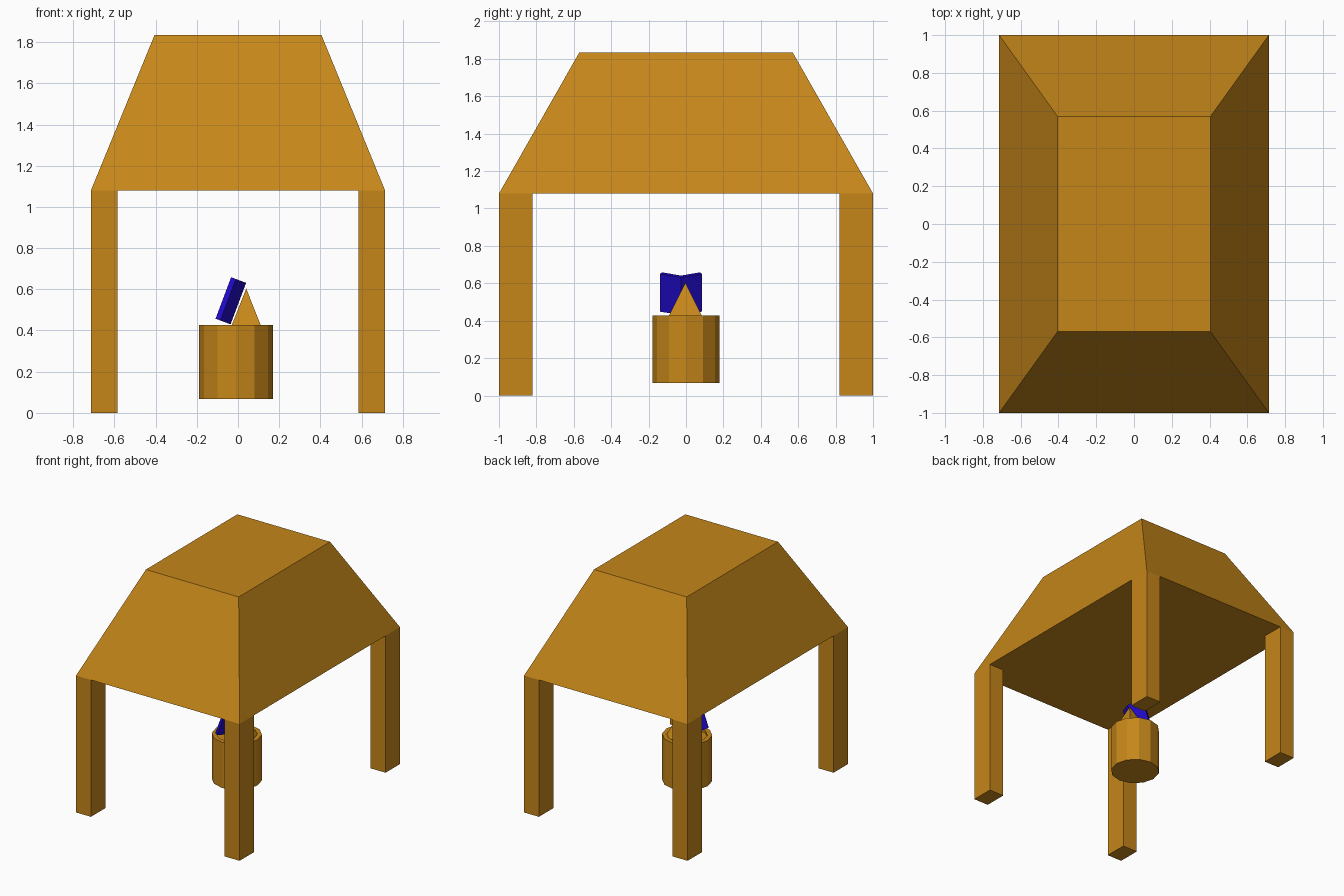
import bpy, bmesh, math
from mathutils import Matrix

if "Cube" in bpy.data.objects:
    bpy.data.objects.remove(bpy.data.objects["Cube"])


def material(name, color):
    m = bpy.data.materials.new(name)
    m.diffuse_color = color
    m.use_nodes = True
    m.node_tree.nodes["Principled BSDF"].inputs["Base Color"].default_value = m.diffuse_color
    return m


WOOD = material("wood", (0.56, 0.24, 0.01, 1))
BLUE = material("blue", (0.015, 0.003, 0.6, 1))


def add_object(name, bm, mat):
    bmesh.ops.recalc_face_normals(bm, faces=bm.faces)
    mesh = bpy.data.meshes.new(name)
    bm.to_mesh(mesh)
    bm.free()
    mesh.materials.append(mat)
    ob = bpy.data.objects.new(name, mesh)
    bpy.context.collection.objects.link(ob)
    return ob


def taper_box(name, x, y, z0, z1, bottom, top, mat):
    """Box with separate half sizes at the bottom and top."""
    bm = bmesh.new()
    bmesh.ops.create_cube(bm, size=2)
    for v in bm.verts:
        hx, hy = top if v.co.z > 0 else bottom
        v.co = (x + v.co.x * hx, y + v.co.y * hy, z1 if v.co.z > 0 else z0)
    bmesh.ops.remove_doubles(bm, verts=bm.verts, dist=1e-5)
    return add_object(name, bm, mat)


# Hipped roof with a flat top
taper_box("roof", 0, 0, 1.08, 1.835, (0.714, 1.0), (0.405, 0.57), WOOD)

# Four corner posts
for sx, side in ((-1, "left"), (1, "right")):
    for sy, end in ((-1, "front"), (1, "back")):
        taper_box(f"{end}_{side}_post", sx * 0.649, sy * 0.91, 0, 1.08,
                  (0.065, 0.09), (0.065, 0.09), WOOD)

# Twelve-sided barrel with a shallow recessed top
bm = bmesh.new()
bmesh.ops.create_cone(bm, cap_ends=True, segments=12, radius1=0.18, radius2=0.18,
                      depth=0.36, matrix=Matrix.Translation((-0.01, 0, 0.247))
                      @ Matrix.Rotation(math.radians(0), 4, 'Z'))
bm.normal_update()
lid = [f for f in bm.faces if f.normal.z > 0.9]
bmesh.ops.inset_region(bm, faces=lid, thickness=0.035)
lid_face = max((f for f in bm.faces if f.normal.z > 0.9 and len(f.verts) == 12),
               key=lambda f: f.calc_area())
ext = bmesh.ops.extrude_discrete_faces(bm, faces=[lid_face])
for v in ext["faces"][0].verts:
    v.co.z -= 0.02
add_object("barrel", bm, WOOD)

# Pyramid book rest
taper_box("book_rest", 0.04, -0.003, 0.407, 0.603, (0.078, 0.098), (0, 0), WOOD)

# Open book: V-shaped profile (across, depth) extruded along its leaning height
half = [(0.113, 0.053), (0.101, 0.078)]
profile = [(0, 0)] + half + [(0, 0.028)] + [(-a, d) for a, d in reversed(half)]
tilt = math.atan2(0.075, 0.2)
bm = bmesh.new()
face = bm.faces.new([bm.verts.new((-d, a, 0)) for a, d in profile])
ext = bmesh.ops.extrude_face_region(bm, geom=[face])
for v in ext["geom"]:
    if isinstance(v, bmesh.types.BMVert):
        v.co.z = 0.215
bm.transform(Matrix.Translation((-0.036, -0.027, 0.43)) @ Matrix.Rotation(tilt, 4, 'Y'))
add_object("open_book", bm, BLUE)
